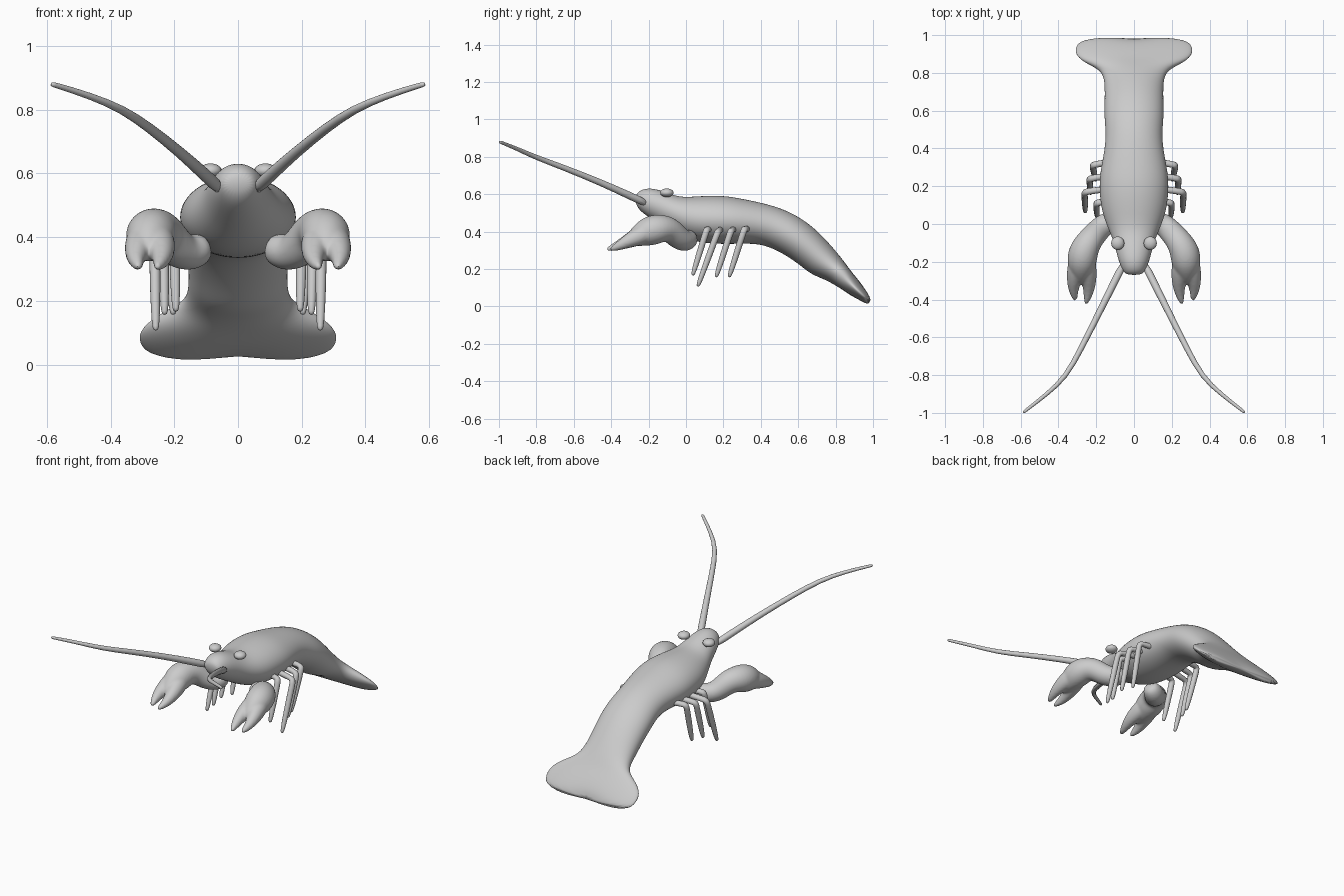
import bpy, bmesh, math
from mathutils import Vector

if "Cube" in bpy.data.objects:
    bpy.data.objects.remove(bpy.data.objects["Cube"])


def finish(name, bm, mirror=False, subdiv=2, voxel=0):
    bmesh.ops.recalc_face_normals(bm, faces=bm.faces)
    me = bpy.data.meshes.new(name)
    bm.to_mesh(me)
    bm.free()
    for p in me.polygons:
        p.use_smooth = True
    ob = bpy.data.objects.new(name, me)
    bpy.context.collection.objects.link(ob)
    if subdiv:
        ob.modifiers.new("Subdivision", 'SUBSURF').levels = subdiv
        ob.modifiers[-1].render_levels = subdiv
    if voxel:
        r = ob.modifiers.new("Fuse", 'REMESH')
        r.mode, r.voxel_size, r.use_smooth_shade = 'VOXEL', voxel, True
        s = ob.modifiers.new("Soften", 'SMOOTH')
        s.factor, s.iterations = 0.5, 6
    if mirror:
        ob.modifiers.new("Mirror", 'MIRROR').use_mirror_merge = False
    return ob


def skin(bm, rings):
    rows = [[bm.verts.new(p) for p in ring] for ring in rings]
    n = len(rows[0])
    for a, b in zip(rows, rows[1:]):
        for i in range(n):
            j = (i + 1) % n
            bm.faces.new((a[i], a[j], b[j], b[i]))
    bm.faces.new(rows[0])
    bm.faces.new(rows[-1])


def tube(bm, pts, n=8):
    """Tapered tube through (x, y, z, radius) points."""
    cs = [Vector(p[:3]) for p in pts]
    rings = []
    for i, c in enumerate(cs):
        d = (cs[min(i + 1, len(cs) - 1)] - cs[max(i - 1, 0)]).normalized()
        u = d.cross(Vector((0.3, 0.1, 1))).normalized()
        v = d.cross(u)
        r = pts[i][3] * 1.06
        rings.append([c + (u * math.cos(t) + v * math.sin(t)) * r
                      for t in (2 * math.pi * k / n for k in range(n))])
    skin(bm, rings)


# Body: top (y, z), bottom (y, z), half width, lobe offset of the tail fan
sections = [
    (-.272, .590, -.268, .545, .040, 0),
    (-.250, .622, -.242, .505, .062, 0),
    (-.190, .638, -.180, .465, .086, 0),
    (-.100, .610, -.100, .420, .105, 0),
    (-.030, .582, -.020, .375, .137, 0),
    (.080, .592, .060, .340, .175, 0),
    (.200, .595, .200, .332, .187, 0),
    (.300, .577, .280, .335, .178, 0),
    (.420, .552, .380, .335, .155, 0),
    (.520, .522, .450, .316, .150, 0),
    (.610, .477, .530, .276, .159, 0),
    (.690, .417, .610, .220, .157, 0),
    (.760, .345, .670, .170, .156, 0),
    (.815, .280, .740, .145, .160, 0),
    (.850, .235, .795, .115, .185, 0),
    (.882, .190, .835, .090, .275, .1),
    (.918, .147, .875, .062, .315, .3),
    (.950, .105, .918, .040, .312, .7),
    (.975, .062, .955, .025, .270, 1),
]
N = 24
rings = []
for ty, tz, by, bz, w, lobe in sections:
    c = Vector((0, (ty + by) / 2, (tz + bz) / 2))
    up = Vector((0, (ty - by) / 2, (tz - bz) / 2))
    ring = []
    for k in range(N):
        a = 2 * math.pi * k / N
        x = w * math.cos(a)
        off = lobe * .036 * (1 - math.cos(math.pi * x / .21)) / 2
        ring.append(c + up * math.sin(a) + Vector((x, off * .7, -off * .75)))
    rings.append(ring)
bm = bmesh.new()
skin(bm, rings)
finish("body_and_tail_fan", bm)

# Claw arms, each with two fingers, fused into one surface
bm = bmesh.new()
tube(bm, [(.09, .03, .375, .045), (.15, .005, .345, .058), (.195, -.04, .365, .062),
          (.235, -.085, .415, .066), (.268, -.14, .418, .078), (.278, -.205, .402, .079),
          (.280, -.27, .370, .052), (.282, -.32, .345, .022)], 12)
tube(bm, [(.285, -.17, .41, .055), (.305, -.25, .378, .053), (.322, -.32, .345, .034),
          (.318, -.37, .318, .022), (.310, -.408, .303, .009)], 10)
tube(bm, [(.265, -.17, .41, .055), (.247, -.25, .378, .053), (.236, -.32, .345, .036),
          (.243, -.38, .318, .023), (.256, -.428, .303, .009)], 10)
finish("claw_arms", bm, mirror=True, voxel=.007)

# Walking legs: knee and foot
legs = [((.200, .110, .410), (.195, .035, .165)),
        ((.262, .170, .400), (.258, .062, .105)),
        ((.236, .240, .405), (.230, .160, .155)),
        ((.220, .312, .415), (.203, .230, .155))]
bm = bmesh.new()
for knee, foot in legs:
    k, f = Vector(knee), Vector(foot)
    hip = Vector((.11, k.y + .02, .415))
    path = [(hip, .018), (hip.lerp(k, .8), .018), (k, .019), (k.lerp(f, .15), .018),
            (k.lerp(f, .6), .017), (k.lerp(f, .92), .013), (f, .008)]
    tube(bm, [(*p, r) for p, r in path])
finish("walking_legs", bm, mirror=True, subdiv=1)

# Antennae
bm = bmesh.new()
tube(bm, [(.05, -.20, .545, .022), (.10, -.30, .592, .021), (.18, -.46, .665, .018),
          (.28, -.66, .745, .016), (.36, -.81, .800, .014), (.46, -.90, .842, .011),
          (.570, -.985, .876, .009), (.588, -.999, .881, .008)])
finish("antennae", bm, mirror=True, subdiv=1)

# Eyes
bm = bmesh.new()
bmesh.ops.create_uvsphere(bm, u_segments=20, v_segments=12, radius=1)
bmesh.ops.scale(bm, vec=(.035, .036, .023), verts=bm.verts)
bmesh.ops.translate(bm, vec=(.086, -.102, .608), verts=bm.verts)
finish("eyes", bm, mirror=True, subdiv=0)
